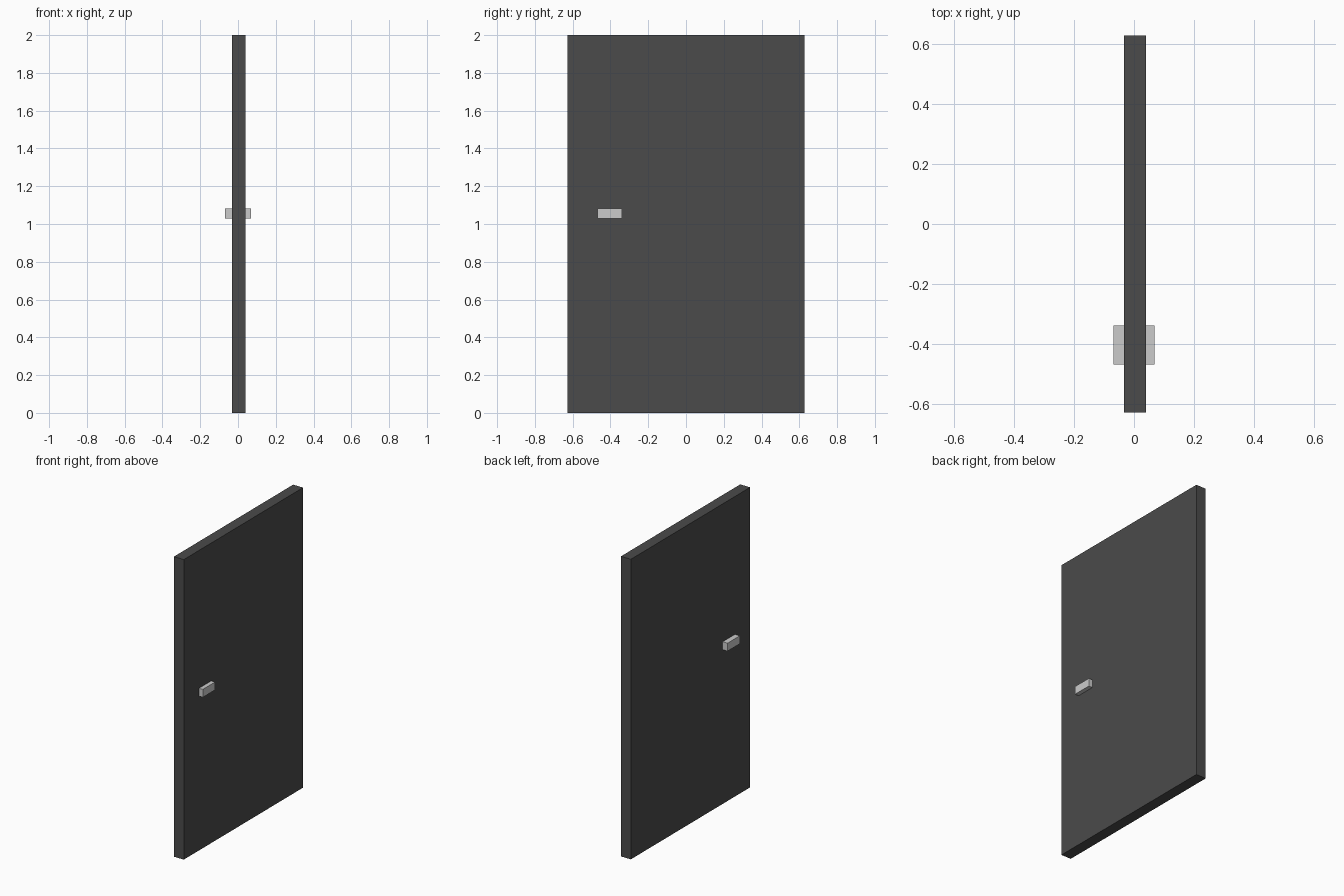
import bpy

if "Cube" in bpy.data.objects:
    bpy.data.objects.remove(bpy.data.objects["Cube"])


def box(name, lo, hi):
    """Axis-aligned box between two corners."""
    size = [b - a for a, b in zip(lo, hi)]
    centre = [(a + b) / 2 for a, b in zip(lo, hi)]
    bpy.ops.mesh.primitive_cube_add(size=1, location=centre)
    obj = bpy.context.object
    obj.name = name
    obj.scale = size
    bpy.ops.object.transform_apply(location=False, rotation=False, scale=True)
    return obj


# Door panel in dark grey
dark = bpy.data.materials.new("dark_panel")
dark.diffuse_color = (0.07, 0.07, 0.07, 1)
dark.use_nodes = True
dark.node_tree.nodes["Principled BSDF"].inputs["Base Color"].default_value = dark.diffuse_color
panel = box("door_panel", (-0.033, -0.628, 0), (0.04, 0.628, 2))
panel.data.materials.append(dark)

# Handles, one on each face of the panel
box("handle_right", (0.04, -0.468, 1.028), (0.068, -0.339, 1.081))
box("handle_left", (-0.069, -0.468, 1.028), (-0.033, -0.339, 1.081))
